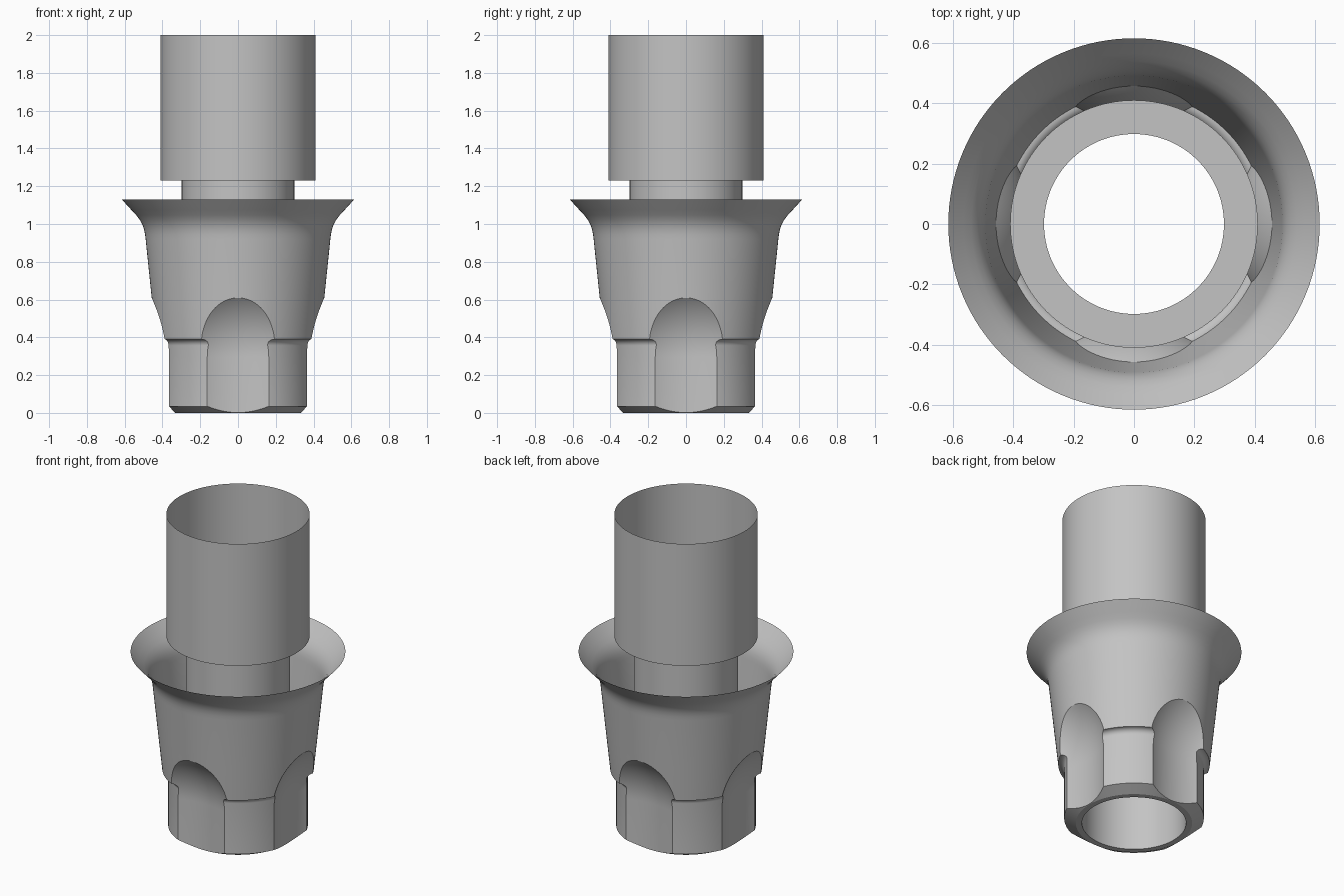
import bpy, bmesh, math

SEGMENTS = 128
BORE = 0.298      # radius of the through hole
RIM = 1.13        # height of the flared rim

cube = bpy.data.objects.get("Cube")
if cube:
    bpy.data.objects.remove(cube, do_unlink=True)

metal = bpy.data.materials.new("satin_grey")
metal.use_nodes = True
grey = (0.55, 0.55, 0.55, 1)
metal.diffuse_color = grey
metal.node_tree.nodes["Principled BSDF"].inputs["Base Color"].default_value = grey


def arc(cx, cz, radius, start, end, steps):
    """Points (r, z) along a circular arc, angles in degrees."""
    angles = [math.radians(start + (end - start) * i / steps) for i in range(steps + 1)]
    return [(cx + radius * math.cos(a), cz + radius * math.sin(a)) for a in angles]


def lathe(bm, profile, closed=False, offset=(0, 0), segments=SEGMENTS):
    """Revolve an (r, z) profile about a vertical axis at the offset."""
    rings = []
    for r, z in profile:
        count = 1 if r < 1e-5 else segments
        rings.append([bm.verts.new((offset[0] + r * math.cos(2 * math.pi * i / segments),
                                    offset[1] + r * math.sin(2 * math.pi * i / segments), z))
                      for i in range(count)])
    pairs = list(zip(rings, rings[1:]))
    if closed:
        pairs.append((rings[-1], rings[0]))
    for a, b in pairs:
        for i in range(segments):
            j = (i + 1) % segments
            corners = [a[i % len(a)], a[j % len(a)], b[j % len(b)], b[i % len(b)]]
            bm.faces.new(list(dict.fromkeys(corners)))


def add_object(name, bm):
    bmesh.ops.recalc_face_normals(bm, faces=bm.faces)
    mesh = bpy.data.meshes.new(name)
    bm.to_mesh(mesh)
    bm.free()
    mesh.materials.append(metal)
    obj = bpy.data.objects.new(name, mesh)
    bpy.context.collection.objects.link(obj)
    return obj


def smooth(obj):
    bpy.ops.object.select_all(action="DESELECT")
    obj.select_set(True)
    bpy.context.view_layer.objects.active = obj
    bpy.ops.object.shade_smooth_by_angle(angle=math.radians(25))


# Flared cup with a chamfered foot and a bore, solid until the grooves are cut
foot = [(BORE, RIM), (BORE, 0), (0.333, 0), (0.40, 0.035)]
step = arc(0.434, 0.345, 0.034, 180, 95, 7)
step = [(r, z + 0.011) for r, z in step]
cone = [(0.434, 0.39), (0.457, 0.61), (0.489, 0.92)]
flare = [(0.492, 0.945), (0.497, 0.97), (0.506, 0.996), (0.52, 1.022),
         (0.539, 1.047), (0.565, 1.075), (0.615, RIM)]
bm = bmesh.new()
lathe(bm, foot + step + cone + flare, closed=True)
body = add_object("flared_cup", bm)

# Four round-ended vertical grooves
R, DEPTH, TOP = 0.469, 0.336, 0.295
bm = bmesh.new()
for k in range(4):
    a = k * math.pi / 2
    d = DEPTH + R
    lathe(bm, [(0, -0.2), (R, -0.2)] + arc(0, TOP, R, 0, 90, 32),
          offset=(d * math.cos(a), d * math.sin(a)), segments=160)
cutter = add_object("groove_cutter", bm)
cutter.hide_render = True

cut = body.modifiers.new("grooves", "BOOLEAN")
cut.operation = "DIFFERENCE"
cut.solver = "EXACT"
cut.object = cutter
bpy.context.view_layer.update()
result = bpy.data.meshes.new_from_object(
    body.evaluated_get(bpy.context.evaluated_depsgraph_get()))
body.modifiers.clear()
body.data = result
bpy.data.objects.remove(cutter, do_unlink=True)

# Open the cup by removing its lid
bm = bmesh.new()
bm.from_mesh(result)
lid = [f for f in bm.faces if all(v.co.z > RIM - 0.001 for v in f.verts)]
bmesh.ops.delete(bm, geom=lid, context="FACES")
bm.to_mesh(result)
bm.free()
result.materials.clear()
result.materials.append(metal)
for face in result.polygons:
    face.material_index = 0
smooth(body)

# Neck, shoulder and open upper sleeve
bm = bmesh.new()
lathe(bm, [(BORE, RIM), (BORE, 1.23), (0.41, 1.23), (0.41, 2)])
smooth(add_object("upper_sleeve", bm))
